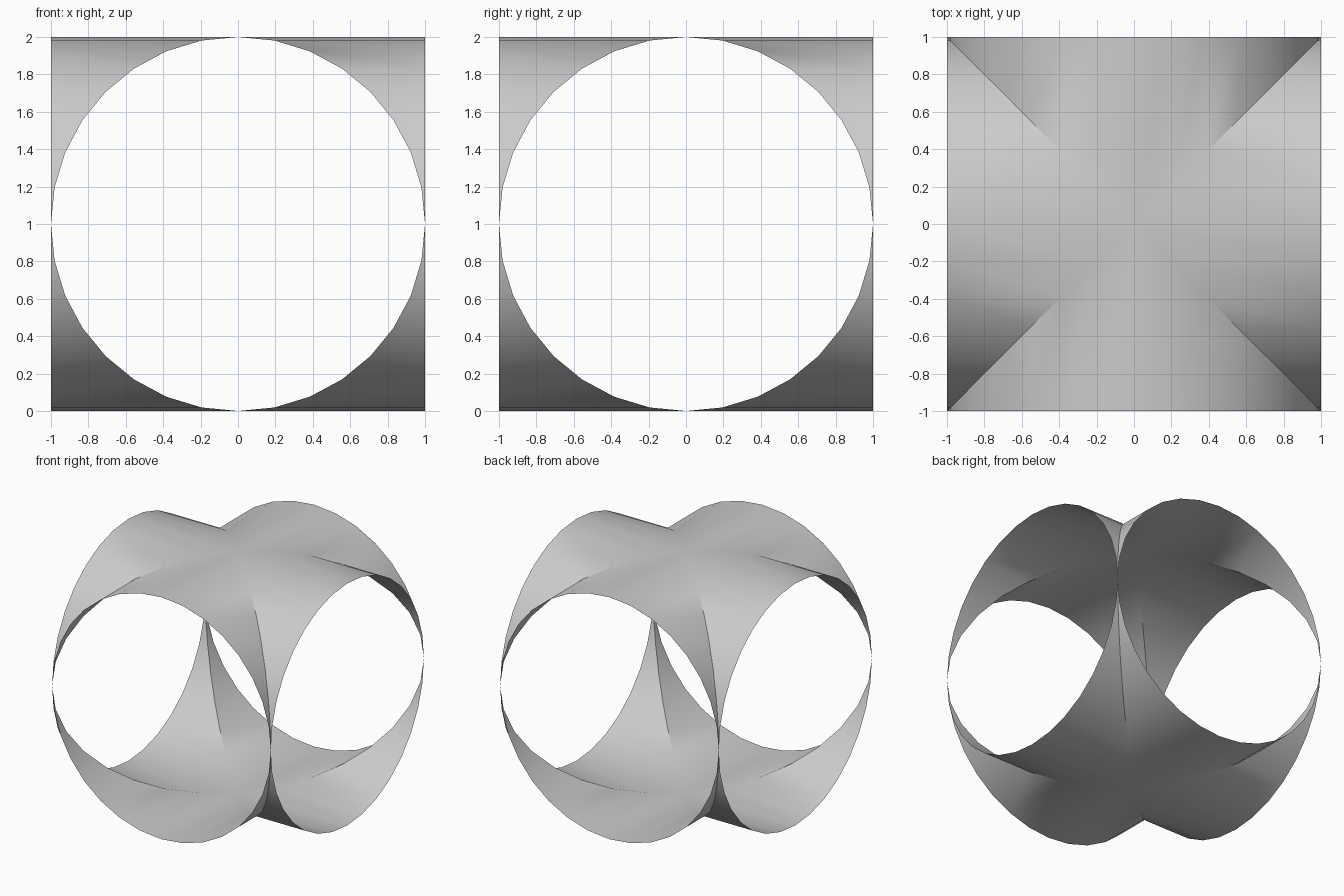
import bpy, bmesh
from math import sin, cos, pi, radians
from mathutils import Matrix, Vector

if "Cube" in bpy.data.objects:
    bpy.data.objects.remove(bpy.data.objects["Cube"])

STEPS = 16  # segments per half circle


def vault(name, sign):
    """Groin vault: four cylinder sectors that meet along the diagonals."""
    bm = bmesh.new()
    for quarter in range(4):
        turn = Matrix.Rotation(quarter * pi / 2, 3, 'Z')
        rows = []
        for i in range(STEPS + 1):
            a = -pi / 2 + pi * i / STEPS
            x, z = sin(a), 1 + sign * cos(a)
            rim = bm.verts.new(turn @ Vector((x, -1, z)))
            groin = bm.verts.new(turn @ Vector((x, -abs(x), z)))
            rows.append((rim, groin))
        for (r0, g0), (r1, g1) in zip(rows, rows[1:]):
            face = bm.faces.new((r0, r1, g1, g0))
            if sign < 0:
                face.normal_flip()
    bmesh.ops.remove_doubles(bm, verts=bm.verts, dist=0.0001)
    mesh = bpy.data.meshes.new(name)
    bm.to_mesh(mesh)
    bm.free()
    obj = bpy.data.objects.new(name, mesh)
    bpy.context.collection.objects.link(obj)
    bpy.ops.object.select_all(action='DESELECT')
    obj.select_set(True)
    bpy.context.view_layer.objects.active = obj
    bpy.ops.object.shade_smooth_by_angle(angle=radians(25))
    return obj


# Upper vault and its mirrored lower half, touching at the four corners
vault("upper_vault", 1)
vault("lower_vault", -1)
